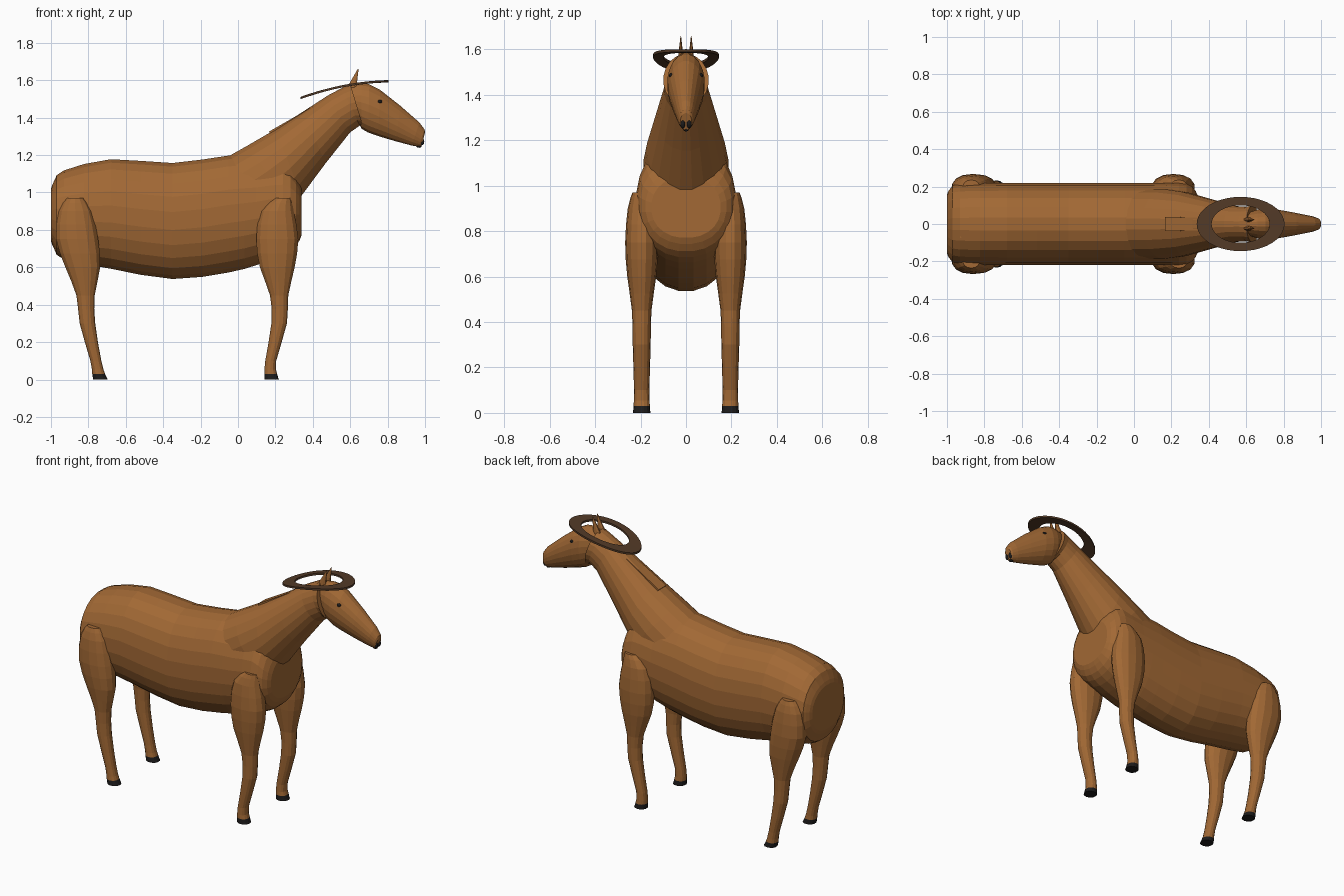
import bpy, bmesh, math
from mathutils import Vector

cube = bpy.data.objects.get("Cube")
if cube:
    bpy.data.objects.remove(cube, do_unlink=True)


def material(name, *colour):
    mat = bpy.data.materials.new(name)
    mat.use_nodes = True
    mat.diffuse_color = (*colour, 1)
    mat.node_tree.nodes["Principled BSDF"].inputs["Base Color"].default_value = (*colour, 1)
    return mat


coat = material("brown_coat", .36, .14, .035)
horn = material("dark_horn", .085, .042, .02)
black = material("black", .012, .011, .011)


def finish(name, bm, *mats):
    bmesh.ops.recalc_face_normals(bm, faces=bm.faces)
    mesh = bpy.data.meshes.new(name)
    bm.to_mesh(mesh)
    bm.free()
    for mat in mats:
        mesh.materials.append(mat)
    obj = bpy.data.objects.new(name, mesh)
    bpy.context.collection.objects.link(obj)


def refine(rings):
    """Add a smoothly interpolated ring between each pair of rings."""
    result = [rings[0]]
    for i in range(1, len(rings)):
        before, a, b = rings[max(i - 2, 0)], rings[i - 1], rings[i]
        after = rings[min(i + 1, len(rings) - 1)]
        result.append([(q + r) / 2 + (q + r - p - s) / 16
                       for p, q, r, s in zip(before, a, b, after)])
        result.append(b)
    return result


def bridge(bm, first, second):
    for i in range(len(first)):
        bm.faces.new((first[i - 1], first[i], second[i], second[i - 1]))


def loft(name, rings, width, sides=16, y=0, power=1, hoof_height=0):
    """Skin rings whose ends are (x, z, x, z); width(length) gives the half width."""
    bm = bmesh.new()
    loops = []
    for ax, az, bx, bz in refine(rings):
        start, end = Vector((ax, y, az)), Vector((bx, y, bz))
        middle, reach = (start + end) / 2, (start - end) / 2
        across = Vector((0, width(2 * reach.length), 0))
        loop = []
        for i in range(sides):
            angle = math.tau * (i + .5) / sides
            c, s = (math.copysign(abs(f) ** power, f)
                    for f in (math.cos(angle), math.sin(angle)))
            loop.append(bm.verts.new(middle + reach * c + across * s))
        loops.append(loop)
    for first, second in zip(loops, loops[1:]):
        bridge(bm, first, second)
    bm.faces.new(loops[0])
    bm.faces.new(loops[-1])
    for face in bm.faces:
        face.material_index = int(face.calc_center_median().z < hoof_height)
    finish(name, bm, coat, black)


def ball(name, centre, scale):
    bm = bmesh.new()
    bmesh.ops.create_uvsphere(bm, u_segments=12, v_segments=8, radius=1)
    for vert in bm.verts:
        vert.co = Vector(centre) + vert.co * Vector(scale)
    finish(name, bm, black)


# Barrel of the body: x, top, bottom
barrel = [(-1, 1.02, .74), (-.98, 1.07, .69), (-.93, 1.12, .64), (-.68, 1.18, .59),
          (-.35, 1.16, .535), (-.05, 1.2, .57), (.1, 1.2, .61), (.24, 1.2, .66),
          (.31, 1.12, .71), (.34, 1.04, .77)]
loft("body", [(x, top, x, bottom) for x, top, bottom in barrel],
     lambda length: .22 * math.sin(min(length / .55, 1) * math.pi / 2),
     sides=24, power=.92)

# Neck, crest along the nape, and head
loft("neck", [(-.08, 1.18, .3, .9), (.2, 1.34, .34, .98),
              (.48, 1.52, .6, 1.32), (.6, 1.58, .67, 1.35)],
     lambda length: min(.19, length / 2 - .02), sides=20)
loft("neck_crest", [(.16, 1.335, .2, 1.27), (.6, 1.585, .62, 1.53)],
     lambda length: length * .7, sides=4)
loft("head", [(.57, 1.56, .64, 1.4), (.66, 1.585, .66, 1.34), (.76, 1.55, .75, 1.3),
              (.97, 1.375, .93, 1.25), (1, 1.32, .98, 1.245)],
     lambda length: length * .32, sides=20)

# Both leg shapes share heights and thickness and differ in their centre line
heights = (.97, .9, .75, .6, .45, .3, .1, .03, 0)
thickness = (.09, .18, .23, .19, .1, .085, .06, .07, .08)
centre_lines = {
    "front_leg": (.24, .21, .21, .21, .22, .22, .175, .175, .18),
    "hind_leg": (-.87, -.87, -.86, -.83, -.815, -.805, -.76, -.745, -.735),
}

for side, sign in (("left", 1), ("right", -1)):
    for part, centres in centre_lines.items():
        rings = [(x - depth / 2, z, x + depth / 2, z)
                 for x, z, depth in zip(centres, heights, thickness)]
        loft(f"{side}_{part}", rings, lambda length: .02 + length * .23,
             sides=14, y=sign * .195, power=.9, hoof_height=.03)
    # Ears, eyes and nostrils
    loft(f"{side}_ear", [(.58, 1.56, .635, 1.56), (.64, 1.66, .645, 1.66)],
         lambda length: length / 4, sides=8, y=sign * .023)
    ball(f"{side}_eye", (.757, sign * .063, 1.485), (.014, .012, .011))
    ball(f"{side}_nostril", (.983, sign * .014, 1.272), (.013, .011, .02))
ball("mouth", (.968, 0, 1.247), (.014, .012, .008))

# Short tail stub on the rump
loft("tail_stub", [(-.96, 1.03, -.89, 1.06), (-.93, 1.11, -.92, 1.11)],
     lambda length: length * .4, sides=8, y=-.07)

# Sweeping horns joined in a flat, gently arched band
bm = bmesh.new()
loops = []
steps = 40
for k in range(steps):
    angle = math.tau * k / steps
    loop = []
    for rx, ry, lift in ((.235, .145, 1), (.155, .1, 1), (.155, .1, -1), (.235, .145, -1)):
        along = rx * math.cos(angle)
        z = 1.57 + .19 * along - .36 * along ** 2 + lift * .006
        loop.append(bm.verts.new((.57 + along, ry * math.sin(angle), z)))
    loops.append(loop)
for k in range(steps):
    bridge(bm, loops[k - 1], loops[k])
finish("horns", bm, horn)
